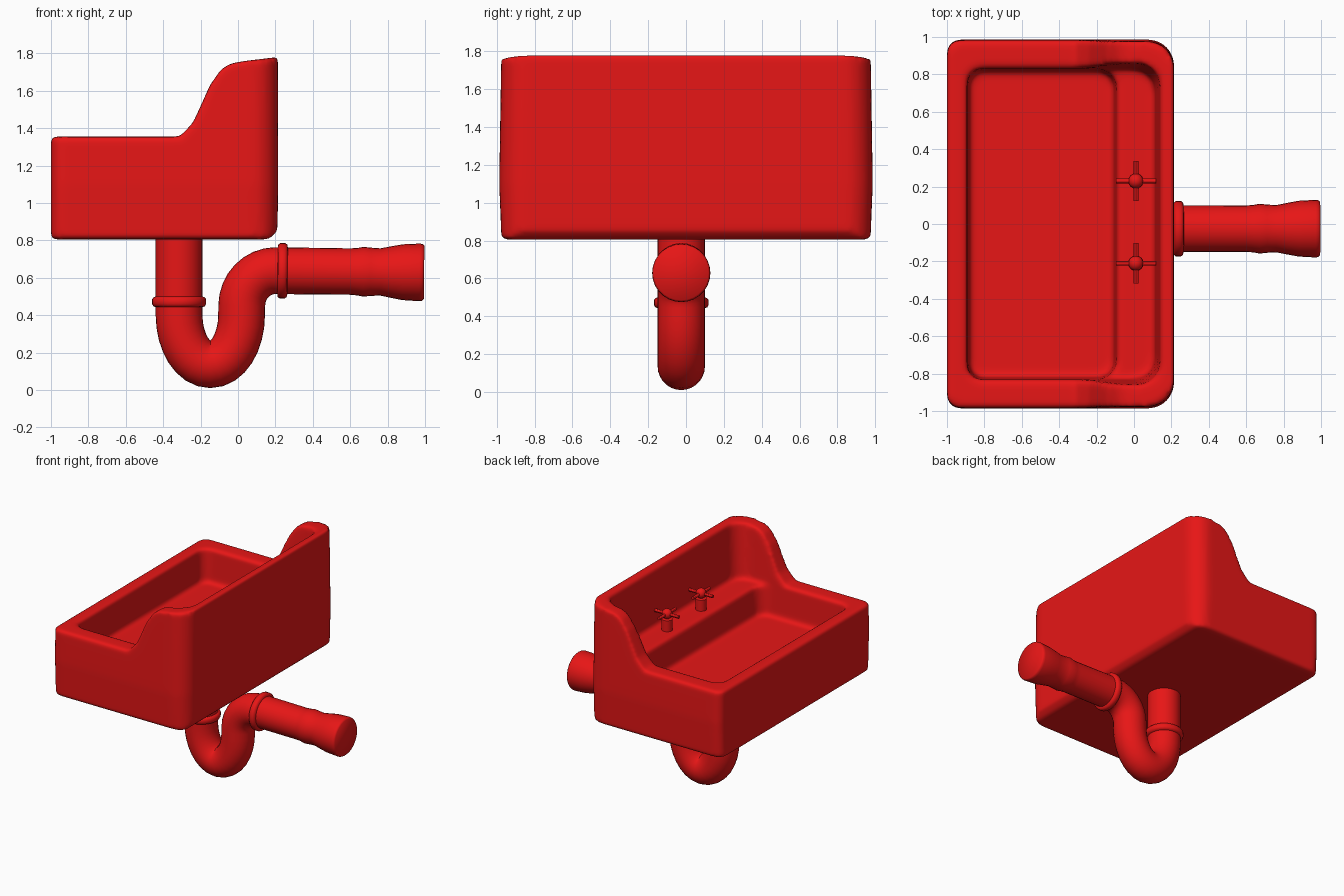
import bpy, bmesh, math
from mathutils import Vector

if "Cube" in bpy.data.objects:
    bpy.data.objects.remove(bpy.data.objects["Cube"])

red = bpy.data.materials.new("red_enamel")
red.diffuse_color = (0.8, 0.008, 0.008, 1)
red.use_nodes = True
red.node_tree.nodes["Principled BSDF"].inputs["Base Color"].default_value = red.diffuse_color


def loft(name, rings, smooth=True):
    """Skin equal-length rings of points and cap both ends."""
    bm = bmesh.new()
    vr = [[bm.verts.new(p) for p in r] for r in rings]
    n = len(vr[0])
    for a, b in zip(vr, vr[1:]):
        for i in range(n):
            j = (i + 1) % n
            bm.faces.new((a[i], a[j], b[j], b[i]))
    bm.faces.new(vr[0][::-1])
    bm.faces.new(vr[-1])
    bmesh.ops.recalc_face_normals(bm, faces=bm.faces)
    me = bpy.data.meshes.new(name)
    bm.to_mesh(me)
    bm.free()
    ob = bpy.data.objects.new(name, me)
    bpy.context.collection.objects.link(ob)
    me.materials.append(red)
    if smooth:
        bpy.ops.object.select_all(action='DESELECT')
        ob.select_set(True)
        bpy.context.view_layer.objects.active = ob
        bpy.ops.object.shade_smooth_by_angle(angle=math.radians(50))
    return ob


def plan(x0, x1, hy, z, r_left, r_right, seg=6):
    """Rounded rectangle outline at height z."""
    pts = []
    for sx, sy, a0 in ((1, 1, 0), (-1, 1, 90), (-1, -1, 180), (1, -1, 270)):
        r = r_right if sx > 0 else r_left
        cx = x1 - r if sx > 0 else x0 + r
        for k in range(seg + 1):
            a = math.radians(a0 + 90 * k / seg)
            pts.append((cx + r * math.cos(a), sy * (hy - r) + r * math.sin(a), z))
    return pts


def sweep(name, path, y, sides=28):
    """Round tube along (x, z, radius) points in a vertical plane."""
    rings = []
    for i, (x, z, r) in enumerate(path):
        a, b = path[max(i - 1, 0)], path[min(i + 1, len(path) - 1)]
        t = Vector((b[0] - a[0], 0, b[1] - a[1])).normalized()
        n = Vector((-t.z, 0, t.x))
        rings.append([Vector((x, y, z)) + n * r * math.cos(k * math.tau / sides)
                      + Vector((0, r * math.sin(k * math.tau / sides), 0))
                      for k in range(sides)])
    return loft(name, rings)


# Sink body: rounded block trimmed to the side profile
body = loft("sink_body", [plan(-1, 0.21, 0.975, 0.805, 0.07, 0.13),
                          plan(-1, 0.215, 0.987, 1.1, 0.07, 0.14),
                          plan(-1, 0.213, 0.975, 1.85, 0.07, 0.14)], False)
side = [(-1.1, 0.7), (0.06, 0.7), (0.165, 0.805), (0.3, 0.94), (0.3, 1.795), (0.21, 1.78),
        (0.02, 1.757), (-0.04, 1.745), (-0.09, 1.715), (-0.15, 1.63),
        (-0.19, 1.54), (-0.24, 1.43), (-0.31, 1.355), (-1.1, 1.355)]
side_cutter = loft("side_profile_cutter",
                   [[(x, y, z) for x, z in side] for y in (-1.2, 1.2)], False)

# Hollows: splashback recess above the tap ledge, and the basin
recess = loft("recess_cutter", [plan(-0.88, 0.11, 0.83, 1.32, 0.08, 0.12),
                                plan(-0.89, 0.15, 0.87, 1.9, 0.08, 0.12)], False)
basin = loft("basin_cutter", [plan(-0.88, -0.11, 0.82, 1.08, 0.07, 0.09),
                              plan(-0.90, -0.075, 0.84, 1.5, 0.08, 0.11)], False)
for cutter, op in ((side_cutter, 'INTERSECT'), (recess, 'DIFFERENCE'), (basin, 'DIFFERENCE')):
    m = body.modifiers.new(cutter.name, 'BOOLEAN')
    m.object, m.operation, m.solver = cutter, op, 'EXACT'
    cutter.hide_render = True
    cutter.hide_set(True)

# Soften every edge of the ceramic
m = body.modifiers.new("remesh", 'REMESH')
m.mode, m.voxel_size, m.use_smooth_shade = 'VOXEL', 0.016, True
m = body.modifiers.new("soften", 'SMOOTH')
m.factor, m.iterations = 0.5, 10

# Waste pipe: drop with collar, U-bend, elbow, collar and flared outlet
R = 0.125
path = [(-0.315, 0.84, R), (-0.315, 0.50, R), (-0.315, 0.495, 0.137), (-0.315, 0.485, 0.145),
        (-0.315, 0.46, 0.145), (-0.315, 0.447, 0.137), (-0.315, 0.443, R)]
path += [(-0.148 - 0.167 * math.cos(a), 0.40 - 0.265 * math.sin(a), R)
         for a in (math.pi * k / 16 for k in range(17))]
path += [(0.2 - 0.18 * math.cos(a), 0.45 + 0.188 * math.sin(a), R)
         for a in (math.pi / 2 * k / 8 for k in range(9))]
path += [(x, 0.638 - 0.012 * (x - 0.2), r) for x, r in (
    (0.212, R), (0.214, 0.140), (0.225, 0.149), (0.25, 0.149), (0.262, 0.140), (0.265, R),
    (0.6, 0.124), (0.64, 0.127), (0.67, 0.133), (0.71, 0.129), (0.76, 0.126),
    (0.82, 0.138), (0.88, 0.149), (0.97, 0.154), (0.985, 0.152), (0.995, 0.143))]
sweep("waste_pipe", path, -0.025)

# Two taps with stem, hub and cross handle
for tag, y in (("left", 0.23), ("right", -0.21)):
    stem = [(0.01, 1.30, 0.042), (0.01, 1.41, 0.042), (0.01, 1.415, 0.02), (0.01, 1.45, 0.02)]
    sweep(tag + "_tap_stem", stem, y, 16)
    bpy.ops.mesh.primitive_uv_sphere_add(segments=16, ring_count=8, radius=0.04,
                                         location=(0.01, y, 1.45))
    hub = bpy.context.object
    hub.name = tag + "_tap_hub"
    hub.data.materials.append(red)
    bpy.ops.object.shade_smooth()
    for axis, rot in (("x", (0, math.pi / 2, 0)), ("y", (math.pi / 2, 0, 0))):
        bpy.ops.mesh.primitive_cylinder_add(vertices=12, radius=0.013, depth=0.215,
                                            location=(0.01, y, 1.45), rotation=rot)
        bar = bpy.context.object
        bar.name = f"{tag}_tap_handle_{axis}"
        bar.data.materials.append(red)
        bpy.ops.object.shade_smooth_by_angle()
